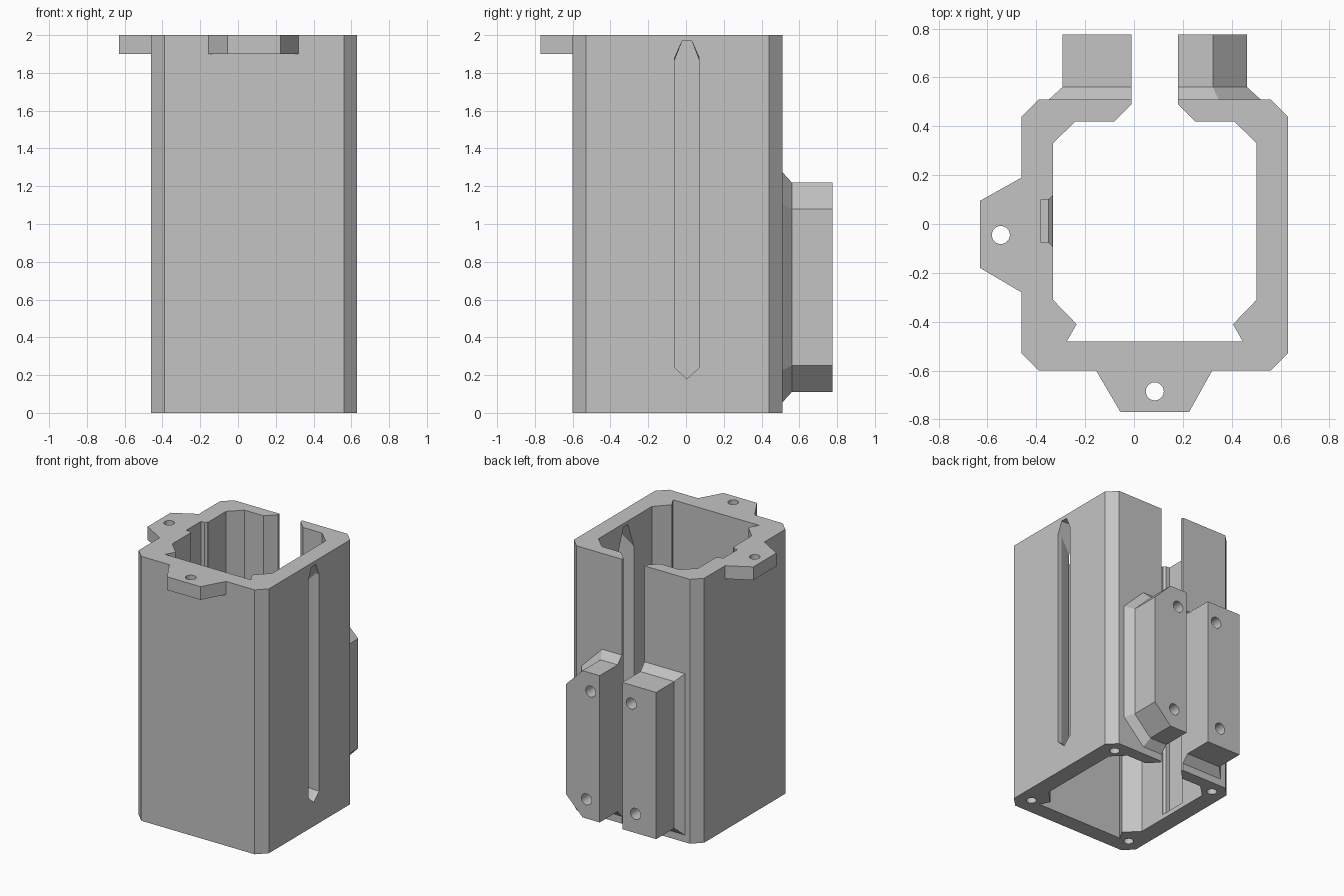
import bpy, bmesh, math

cube = bpy.data.objects.get("Cube")
if cube:
    bpy.data.objects.remove(cube, do_unlink=True)

grey = bpy.data.materials.new("matte_grey")
grey.use_nodes = True
colour = (0.55, 0.55, 0.55, 1)
grey.diffuse_color = colour
grey.node_tree.nodes["Principled BSDF"].inputs["Base Color"].default_value = colour

MID = 0.085  # x of the housing's centre line


def loft(name, rings):
    """Closed solid skinned through rings with equal point counts."""
    bm = bmesh.new()
    loops = [[bm.verts.new(p) for p in ring] for ring in rings]
    for a, b in zip(loops, loops[1:]):
        for i in range(len(a)):
            j = (i + 1) % len(a)
            bm.faces.new((a[i], a[j], b[j], b[i]))
    bm.faces.new(loops[0])
    bm.faces.new(loops[-1])
    bmesh.ops.recalc_face_normals(bm, faces=bm.faces)
    mesh = bpy.data.meshes.new(name)
    bm.to_mesh(mesh)
    bm.free()
    mesh.materials.append(grey)
    ob = bpy.data.objects.new(name, mesh)
    bpy.context.collection.objects.link(ob)
    return ob


def prism(name, outline, z0, z1):
    return loft(name, [[(x, y, z) for x, y in outline] for z in (z0, z1)])


def circle(u, v, r, n=24):
    return [(u + r * math.cos(2 * math.pi * i / n), v + r * math.sin(2 * math.pi * i / n))
            for i in range(n)]


def cut(target, cutter):
    cutter.hide_render = True
    mod = target.modifiers.new("cut", 'BOOLEAN')
    mod.operation = 'DIFFERENCE'
    mod.solver = 'EXACT'
    mod.object = cutter
    bpy.context.view_layer.objects.active = target
    bpy.ops.object.modifier_apply(modifier=mod.name)
    bpy.data.objects.remove(cutter, do_unlink=True)


# Housing: open-backed tube, half outline mirrored about its centre line
half = [(0.095, 0.49), (0.165, 0.42), (0.325, 0.42), (0.417, 0.33), (0.417, -0.31),
        (0.32, -0.41), (0.36, -0.48)]
outer = [(0.475, -0.6), (0.545, -0.53), (0.545, 0.44), (0.475, 0.51), (0.095, 0.51)]
right_in = [(MID + x, y) for x, y in half]
left_in = [(MID - x, y) for x, y in reversed(half)]
right_out = [(MID + x, y) for x, y in outer]
left_out = [(MID - x, y) for x, y in reversed(outer)]
housing = prism("housing", right_in + left_in + left_out + right_out, 0, 2)

# Pointed slot through the left wall, wider on the inside


def slot_ring(x, w, tip, shoulder, low, bottom):
    return [(x, y, z) for y, z in ((-0.02, tip), (0.03, tip), (w + 0.005, shoulder),
                                   (w + 0.005, low), (0.005, bottom),
                                   (0.005 - w, low), (0.005 - w, shoulder))]


cut(housing, loft("slot_cutter", [
    slot_ring(0.70, 0.065, 1.97, 1.88, 0.24, 0.18),
    slot_ring(0.60, 0.065, 1.97, 1.88, 0.24, 0.18),
    slot_ring(0.45, 0.115, 1.975, 1.73, 0.22, 0.13)]))

# Key groove in the opposite wall, open at the top with a bevelled mouth


def groove_ring(x, y0, y1, z0):
    return [(x, y0, z0), (x, y1, z0), (x, y1, 2.1), (x, y0, 2.1)]


cut(housing, loft("groove_cutter", [
    groove_ring(-0.38, -0.075, 0.10, 0.05),
    groove_ring(-0.35, -0.075, 0.10, 0.05),
    groove_ring(-0.334, -0.09, 0.115, 0.035),
    groove_ring(-0.30, -0.09, 0.115, 0.035)]))

# Blind screw holes in the bottom corners
for x in (MID - 0.435, MID + 0.435):
    for y in (-0.475, 0.412):
        cut(housing, prism("hole_cutter", circle(x, y, 0.035), -0.1, 0.3))

# Drilled mounting tabs at the top rim
tabs = {
    "front_tab": ([(-0.155, -0.6), (-0.055, -0.77), (0.225, -0.77), (0.32, -0.6)], (MID, -0.685)),
    "side_tab": ([(-0.46, 0.19), (-0.63, 0.095), (-0.63, -0.18), (-0.46, -0.28)], (-0.545, -0.045)),
}
for name, (outline, hole) in tabs.items():
    tab = prism(name, outline, 1.9, 2)
    cut(tab, prism("hole_cutter", circle(*hole, 0.037), 1.8, 2.1))

# Rear mounting pads with flared feet; only the left one has clipped corners


def pad_ring(side, y, grow, clip):
    inner, edge = 0.095, 0.378 + grow
    top, low = 1.22 + grow, 0.11 - grow
    c = clip + grow * 0.59 if clip else 0
    pts = [(inner, low), (edge - c, low), (edge, low + c),
           (edge, top - c), (edge - c, top), (inner, top)]
    if not clip:
        pts = [pts[0], pts[1], pts[3], pts[5]]
    return [(MID + side * u, y, z) for u, z in pts]


for name, side, clip in (("left_pad", 1, 0.14), ("right_pad", -1, 0)):
    pad = loft(name, [pad_ring(side, 0.51, 0.055, clip), pad_ring(side, 0.56, 0, clip),
                      pad_ring(side, 0.775, 0, clip)])
    for u, z in ((0.17, 1.08), (0.205, 0.255)):
        ring = circle(MID + side * u, z, 0.042)
        cut(pad, loft("hole_cutter", [[(a, y, b) for a, b in ring] for y in (0.56, 0.85)]))
